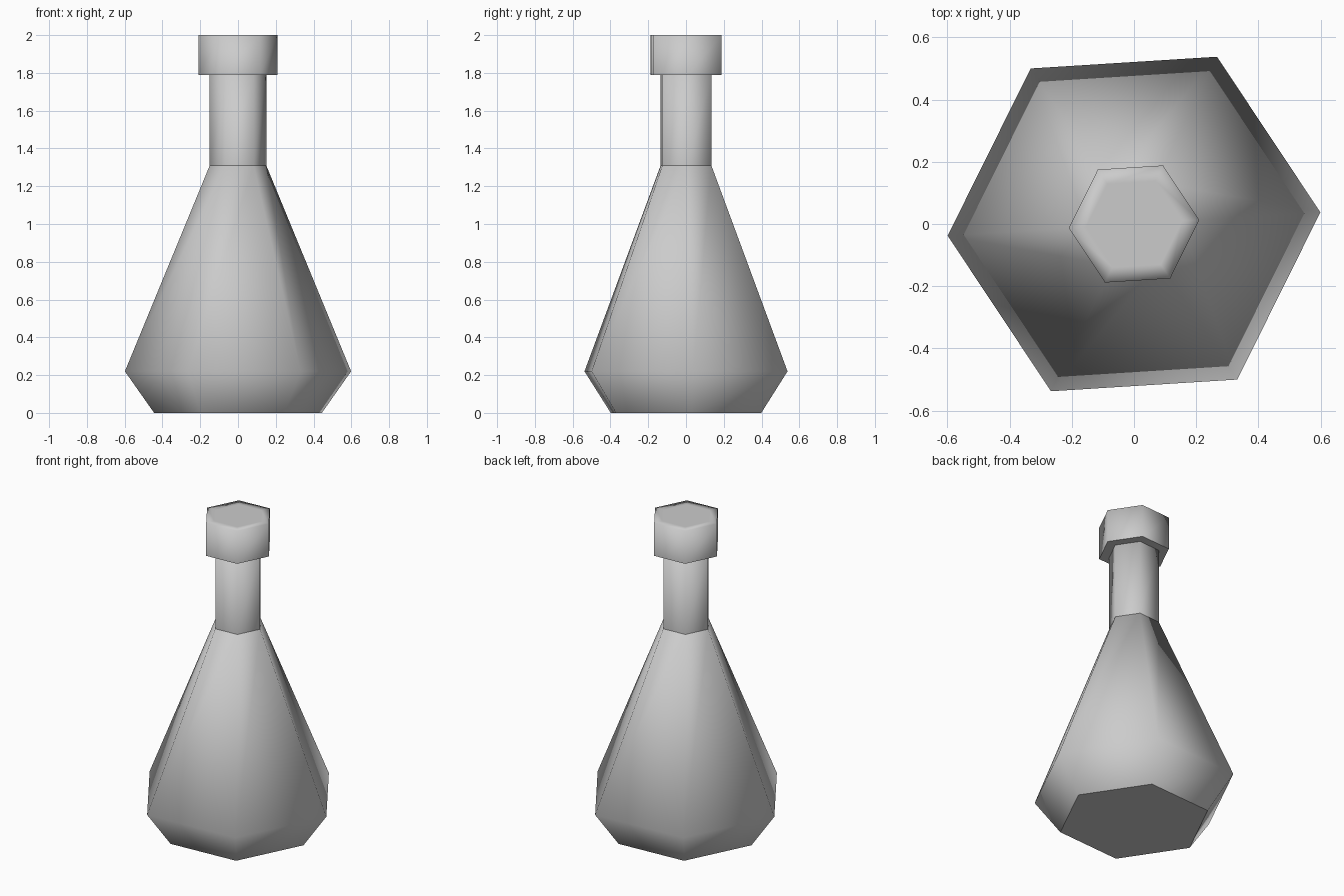
import bpy, bmesh, math

if "Cube" in bpy.data.objects:
    bpy.data.objects.remove(bpy.data.objects["Cube"])

SIDES = 6
TURN = math.radians(3.6)   # slight twist of the hexagon about z


def hex_loft(name, profile, flat_bottom=False):
    """Stack hexagonal rings from (radius, z) pairs and cap both ends."""
    bm = bmesh.new()
    rings = []
    for r, z in profile:
        angles = [TURN + 2 * math.pi * i / SIDES for i in range(SIDES)]
        rings.append([bm.verts.new((r * math.cos(a), r * math.sin(a), z)) for a in angles])
    for low, high in zip(rings, rings[1:]):
        for i in range(SIDES):
            j = (i + 1) % SIDES
            bm.faces.new((low[i], low[j], high[j], high[i]))
    bottom = bm.faces.new(rings[0][::-1])
    bm.faces.new(rings[-1])
    for f in bm.faces:
        f.smooth = True
    # keep the underside crisp
    if flat_bottom:
        bottom.smooth = False
        for e in bottom.edges:
            e.smooth = False
    mesh = bpy.data.meshes.new(name)
    bm.to_mesh(mesh)
    bm.free()
    obj = bpy.data.objects.new(name, mesh)
    bpy.context.collection.objects.link(obj)
    return obj


# Flared bottle body with a chamfered foot
hex_loft("bottle_body", [(0.445, 0.0), (0.6, 0.22), (0.15, 1.31)], flat_bottom=True)

# Straight neck
hex_loft("bottle_neck", [(0.15, 1.31), (0.15, 1.80)], flat_bottom=True)

# Stopper, with an inset top that softens the rim shading
hex_loft("stopper", [(0.21, 1.79), (0.21, 2.0), (0.155, 2.0)], flat_bottom=True)
